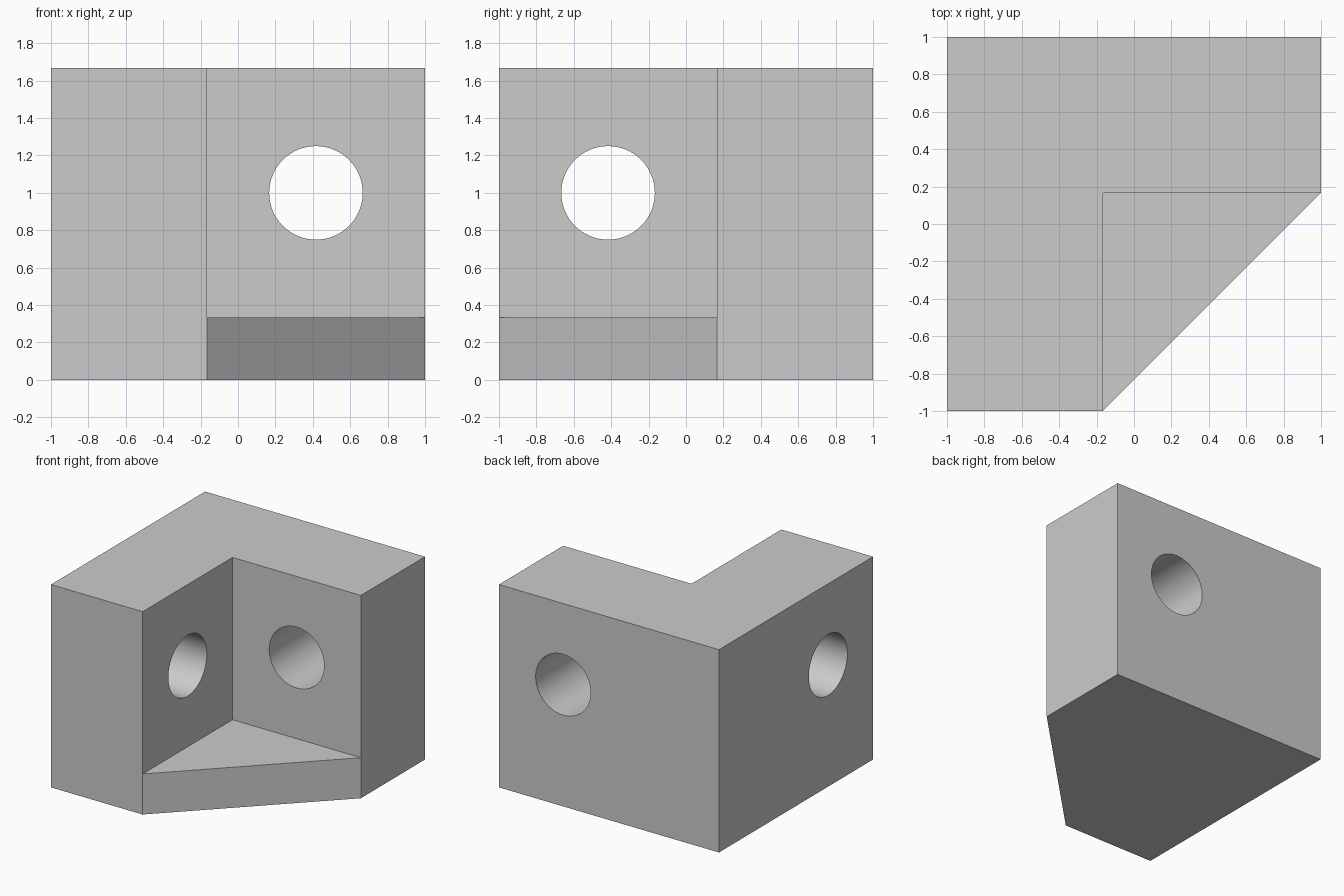
import bpy
import bmesh
import math
from mathutils import Matrix, Vector

cube = bpy.data.objects.get("Cube")
if cube:
    bpy.data.objects.remove(cube, do_unlink=True)

INNER = 1 / 6        # distance of the inner corner from the centre axes
BASE_TOP = 1 / 3     # thickness of the corner floor
HEIGHT = 5 / 3
HOLE_RADIUS = 0.25
HOLE_OFFSET = 5 / 12

grey = bpy.data.materials.new("light grey")
grey.use_nodes = True
colour = (0.6, 0.6, 0.6, 1)
grey.diffuse_color = colour
grey.node_tree.nodes["Principled BSDF"].inputs["Base Color"].default_value = colour


def add_object(name, bm):
    mesh = bpy.data.meshes.new(name)
    bm.to_mesh(mesh)
    bm.free()
    mesh.materials.append(grey)
    obj = bpy.data.objects.new(name, mesh)
    bpy.context.collection.objects.link(obj)
    return obj


def raise_faces(bm, faces, dz):
    """Extrude faces upward and return the new top faces."""
    geom = bmesh.ops.extrude_face_region(bm, geom=faces)["geom"]
    verts = [g for g in geom if isinstance(g, bmesh.types.BMVert)]
    bmesh.ops.translate(bm, verts=verts, vec=(0, 0, dz))
    return [g for g in geom if isinstance(g, bmesh.types.BMFace)]


# L-shaped walls and triangular floor, raised together, then the walls alone
bm = bmesh.new()
outline = [(-1, -1), (-INNER, -1), (-INNER, INNER), (1, INNER), (1, 1), (-1, 1)]
corners = [bm.verts.new((x, y, 0)) for x, y in outline]
footprint = [bm.faces.new(corners), bm.faces.new((corners[1], corners[3], corners[2]))]
tops = raise_faces(bm, footprint, BASE_TOP)
wall_top = max(tops, key=lambda f: len(f.verts))
raise_faces(bm, [wall_top], HEIGHT - BASE_TOP)
bmesh.ops.recalc_face_normals(bm, faces=bm.faces)
# Merge the flat strips left by the two steps
bmesh.ops.dissolve_limit(bm, angle_limit=math.radians(1), verts=bm.verts, edges=bm.edges)
bracket = add_object("corner_bracket", bm)


def drill(name, centre, axis):
    """Cut a round hole along one axis."""
    bm = bmesh.new()
    turn = Vector((0, 0, 1)).rotation_difference(Vector(axis)).to_matrix().to_4x4()
    bmesh.ops.create_cone(bm, cap_ends=True, segments=64, radius1=HOLE_RADIUS,
                          radius2=HOLE_RADIUS, depth=1.1,
                          matrix=Matrix.Translation(centre) @ turn)
    cutter = add_object(name, bm)
    cutter.hide_render = True
    mod = bracket.modifiers.new(name, 'BOOLEAN')
    mod.operation = 'DIFFERENCE'
    mod.solver = 'EXACT'
    mod.object = cutter
    bpy.ops.object.modifier_apply(modifier=mod.name)
    bpy.data.objects.remove(cutter, do_unlink=True)


bpy.ops.object.select_all(action='DESELECT')
bpy.context.view_layer.objects.active = bracket
bracket.select_set(True)
wall_middle = (1 + INNER) / 2

# One bolt hole through each wall
drill("back_wall_hole", (HOLE_OFFSET, wall_middle, 1), (0, 1, 0))
drill("side_wall_hole", (-wall_middle, -HOLE_OFFSET, 1), (1, 0, 0))

bpy.ops.object.shade_smooth_by_angle(angle=math.radians(30))
